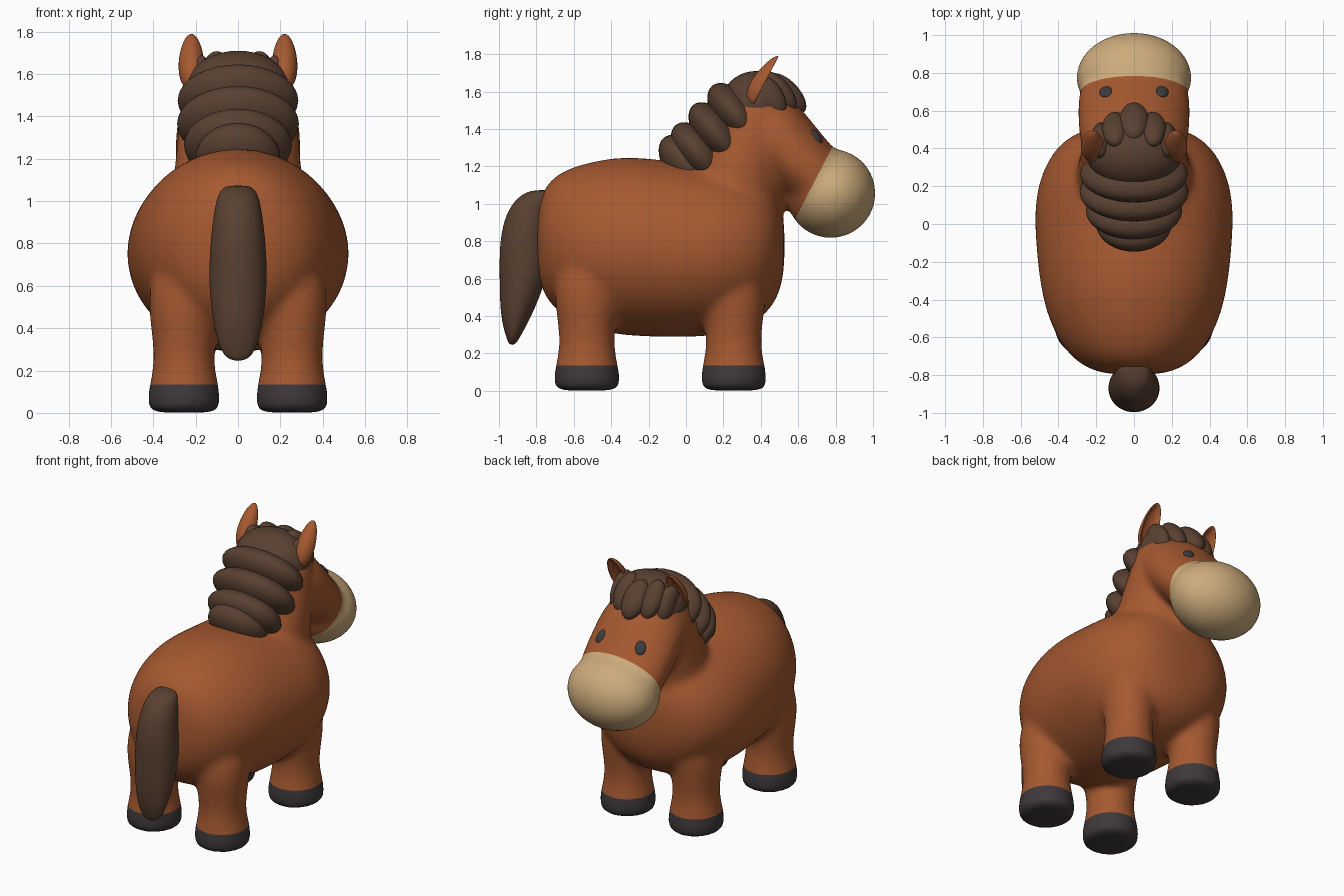
import bpy, bmesh, math
from mathutils import Matrix, Vector

cube = bpy.data.objects.get("Cube")
if cube:
    bpy.data.objects.remove(cube, do_unlink=True)


def material(name, rgb):
    m = bpy.data.materials.new(name)
    m.use_nodes = True
    m.diffuse_color = (*rgb, 1)
    bsdf = next(n for n in m.node_tree.nodes if n.type == 'BSDF_PRINCIPLED')
    bsdf.inputs["Base Color"].default_value = (*rgb, 1)
    bsdf.inputs["Roughness"].default_value = 0.7
    return m


COAT = material("chestnut coat", (0.38, 0.10, 0.03))
MUZZLE = material("tan muzzle", (0.61, 0.41, 0.20))
HAIR = material("dark brown hair", (0.10, 0.052, 0.031))
HOOF = material("charcoal hoof", (0.048, 0.04, 0.042))
EYE = material("eye grey", (0.045, 0.045, 0.05))


def make(name, bm, *mats):
    bmesh.ops.recalc_face_normals(bm, faces=bm.faces)
    for f in bm.faces:
        f.smooth = True
    mesh = bpy.data.meshes.new(name)
    bm.to_mesh(mesh)
    bm.free()
    for m in mats:
        mesh.materials.append(m)
    ob = bpy.data.objects.new(name, mesh)
    bpy.context.collection.objects.link(ob)
    return ob


def loft(bm, rings, side, segs=20):
    """Skin ellipses (centre, half width in x, half size along side)."""
    loops = []
    for c, rx, r in rings:
        angles = [math.tau * i / segs for i in range(segs)]
        loops.append([bm.verts.new(Vector(c) + Vector((rx * math.cos(a), 0, 0))
                                   + Vector(side) * r * math.sin(a)) for a in angles])
    for a, b in zip(loops, loops[1:]):
        for i in range(segs):
            j = (i + 1) % segs
            bm.faces.new((a[i], a[j], b[j], b[i]))
    bm.faces.new(loops[0])
    bm.faces.new(loops[-1])


def pitch(dy, dz):
    """Rotation turning local y to the given direction in the yz plane."""
    return Matrix.Rotation(math.atan2(dz, dy), 4, 'X')


def blob(bm, centre, size, rot=Matrix(), shape=None):
    new = bmesh.ops.create_uvsphere(bm, u_segments=32, v_segments=20, radius=1)["verts"]
    if shape:
        for v in new:
            shape(v.co)
    bmesh.ops.transform(bm, verts=new, matrix=Matrix.Translation(centre) @ rot
                        @ Matrix.Diagonal((*size, 1)))


# Torso, neck, head and legs, fused into one smooth skin
bm = bmesh.new()
torso = [(-0.80, 0.80, 0.12, 0.14), (-0.77, 0.80, 0.25, 0.28), (-0.68, 0.79, 0.37, 0.39),
         (-0.5, 0.775, 0.465, 0.46), (-0.3, 0.775, 0.51, 0.492), (0, 0.75, 0.537, 0.472),
         (0.2, 0.75, 0.525, 0.46), (0.38, 0.76, 0.445, 0.40), (0.48, 0.77, 0.33, 0.31),
         (0.53, 0.78, 0.16, 0.16)]
loft(bm, [((0, y, z), rx, rz) for y, z, rx, rz in torso], (0, 0, 1))
neck = [(0.85, 0.20, 0.33, 0.32), (1.1, 0.25, 0.31, 0.29), (1.3, 0.33, 0.29, 0.25),
        (1.5, 0.38, 0.27, 0.22), (1.62, 0.38, 0.21, 0.15), (1.67, 0.38, 0.09, 0.06)]
loft(bm, [((0, y, z), rx, ry) for z, y, rx, ry in neck], (0, 1, 0))
head = [(0.36, 1.46, 0.24, 0.18), (0.42, 1.41, 0.285, 0.22), (0.51, 1.32, 0.30, 0.205),
        (0.65, 1.18, 0.305, 0.185), (0.78, 1.05, 0.28, 0.17)]
loft(bm, [((0, y, z), rx, r) for y, z, rx, r in head], (0, 0.72, 0.69))
blob(bm, (0, 0.775, 1.055), (0.308, 0.24, 0.24), pitch(0.69, -0.72))
leg = [(0, 0.155), (0.015, 0.172), (0.1, 0.174), (0.19, 0.15), (0.3, 0.143),
       (0.45, 0.168), (0.6, 0.17), (0.75, 0.11)]
for x in (-0.255, 0.255):
    for y in (-0.53, 0.255):
        loft(bm, [((x, y, z), r, r * 1.03) for z, r in leg], (0, 1, 0))
body = make("body", bm, COAT, MUZZLE, HOOF)
body.modifiers.new("round", 'SUBSURF').levels = 2
fuse = body.modifiers.new("fuse", 'REMESH')
fuse.mode = 'VOXEL'
fuse.voxel_size = 0.02
soften = body.modifiers.new("soften", 'SMOOTH')
soften.factor = 0.5
soften.iterations = 14
bpy.context.view_layer.update()
baked = bpy.data.meshes.new_from_object(body.evaluated_get(bpy.context.evaluated_depsgraph_get()))
body.modifiers.clear()

# Cut clean colour borders for the muzzle and hooves
bm = bmesh.new()
bm.from_mesh(baked)
muzzle_point, muzzle_normal = Vector((0, 0.69, 1.125)), Vector((0, 0.35, -0.18)).normalized()
HOOF_TOP = 0.135


def cut(point, normal, rule):
    faces = [f for f in bm.faces if rule(f.calc_center_median())]
    edges = {e for f in faces for e in f.edges}
    verts = {v for f in faces for v in f.verts}
    bmesh.ops.bisect_plane(bm, geom=[*verts, *edges, *faces], plane_co=point, plane_no=normal)


cut(muzzle_point, muzzle_normal, lambda c: c.y > 0.54 and c.z > 0.75)
cut((0, 0, HOOF_TOP), (0, 0, 1), lambda c: c.z < 0.25)
for f in bm.faces:
    c = f.calc_center_median()
    f.smooth = True
    f.material_index = 0
    if c.z < HOOF_TOP:
        f.material_index = 2
    elif c.y > 0.54 and (c - muzzle_point).dot(muzzle_normal) > 0:
        f.material_index = 1
bm.to_mesh(body.data)
bm.free()
body.data.update()

# Tail
bm = bmesh.new()
tail = [(0.245, -0.93, 0.03, 0.015), (0.28, -0.925, 0.08, 0.035), (0.4, -0.91, 0.115, 0.085),
        (0.6, -0.868, 0.142, 0.13), (0.8, -0.865, 0.133, 0.135), (0.95, -0.845, 0.115, 0.12),
        (1.04, -0.80, 0.095, 0.10), (1.075, -0.765, 0.06, 0.06)]
loft(bm, [((0, y, z), rx, ry) for z, y, rx, ry in tail], (0, 1, 0))
make("tail", bm, HAIR).modifiers.new("round", 'SUBSURF').levels = 2

# Mane: overlapping saddle locks up the back of the neck, then a crown
bm = bmesh.new()
locks = [(0.00, 1.205, 0.20, 0.19), (0.07, 1.265, 0.255, 0.20),
         (0.17, 1.365, 0.288, 0.21), (0.265, 1.475, 0.285, 0.20)]
for y, z, rx, length in locks:
    blob(bm, (0, y, z), (rx, length, 0.11), pitch(0.62, -0.78))
blob(bm, (0, 0.375, 1.53), (0.25, 0.19, 0.18))
make("mane", bm, HAIR)

# Forelock: a fan of rounded tufts on the forehead
bm = bmesh.new()
blob(bm, (0, 0.54, 1.59), (0.08, 0.135, 0.065), pitch(0.65, -0.7))
for s in (-1, 1):
    blob(bm, (s * 0.10, 0.50, 1.60), (0.07, 0.13, 0.06), pitch(0.6, -0.75))
    blob(bm, (s * 0.175, 0.44, 1.57), (0.055, 0.13, 0.08), pitch(0.5, -0.8))
make("forelock", bm, HAIR)


# Ears: leaf shapes, thicker at the base, dished on the forward side
def ear_shape(co):
    if co.z < 0:
        co.z *= 1 - 0.35 * co.y
    else:
        rim = co.x ** 2 + co.y ** 2
        co.z = -0.45 * co.z if rim < 0.6 else co.z * 0.4 * (rim - 0.6) - 0.28 * (1 - rim)
    co.x *= 1 - 0.15 * co.y


for side, name in ((1, "left_ear"), (-1, "right_ear")):
    bm = bmesh.new()
    # local z faces forward and down, so the dish opens to the front
    turn = pitch(0.46, 0.89) @ Matrix.Rotation(math.pi, 4, 'Y')
    blob(bm, (side * 0.22, 0.425, 1.655), (0.06, 0.15, 0.065), turn, ear_shape)
    make(name, bm, COAT)

# Eyes seated on the face
bpy.context.view_layer.update()
for side, name in ((1, "left_eye"), (-1, "right_eye")):
    hit, spot, normal, _ = body.ray_cast((side * 0.15, 0.70, 3), (0, 0, -1))
    bm = bmesh.new()
    blob(bm, spot, (0.033, 0.045, 0.014), normal.to_track_quat('Z', 'Y').to_matrix().to_4x4())
    make(name, bm, EYE)
